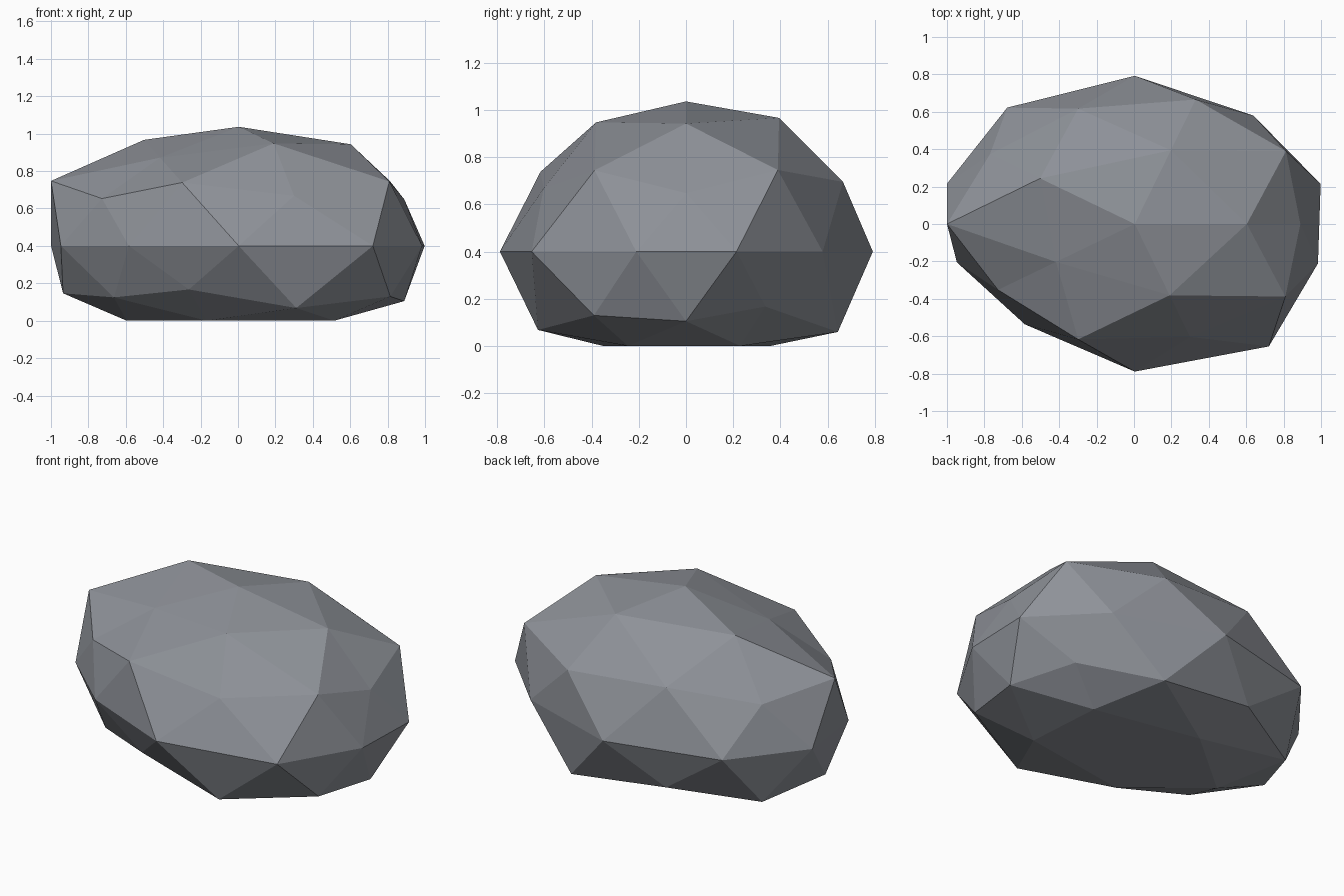
import bpy, bmesh
from math import atan2, degrees

if "Cube" in bpy.data.objects:
    bpy.data.objects.remove(bpy.data.objects["Cube"], do_unlink=True)

# Rock proportions: a faceted ball squashed around its widest level
CENTRE_X, CENTRE_Z = 0.004, 0.4
WIDTH, DEPTH, RISE, DROP = 1.0, 0.663, 0.56, 0.54

# Bulge of each corner, per ring from top to bottom, anticlockwise from +x
BULGE = {
    1.0: [1.137],
    0.9: [1.14, 1.19, 1.19, 0.99, 1.15],
    0.5: [1.175, 1.15, 1.18, 1.15, 1.17],
    0.4: [0.99, 1.18, 1.07, 1.01, 1.07],
    0.0: [1.045, 1.08, 1.195, 1.16, 1.055, 1.0, 1.0, 1.19, 1.22, 1.03],
    -0.4: [0.965, 1.1, 1.05, 0.965, 1.12],
    -0.5: [1.04, 1.2, 1.13, 0.97, 1.17],
    -0.9: [1.12, 1.08, 1.14, 1.06, 1.2],
    -1.0: [1.0],
}


def angle(v):
    return round(degrees(atan2(v.co.y, v.co.x))) % 360


# Rock: push the corners out ring by ring, then flatten the underside
bm = bmesh.new()
bmesh.ops.create_icosphere(bm, subdivisions=2, radius=1)
rings = {level: [] for level in BULGE}
for v in bm.verts:
    rings[min(BULGE, key=lambda level: abs(level - round(v.co.z, 1)))].append(v)
for level, ring in rings.items():
    for v, bulge in zip(sorted(ring, key=angle), BULGE[level]):
        x, y, z = v.co * bulge
        z *= RISE if z > 0 else DROP
        v.co = (CENTRE_X + x * WIDTH, y * DEPTH, max(0, CENTRE_Z + z))
bmesh.ops.recalc_face_normals(bm, faces=bm.faces)

mesh = bpy.data.meshes.new("rock")
bm.to_mesh(mesh)
bm.free()
rock = bpy.data.objects.new("rock", mesh)
bpy.context.collection.objects.link(rock)

# Stone grey
stone = bpy.data.materials.new("stone_grey")
stone.use_nodes = True
colour = (0.27, 0.285, 0.315, 1)
stone.diffuse_color = colour
stone.node_tree.nodes["Principled BSDF"].inputs["Base Color"].default_value = colour
mesh.materials.append(stone)
